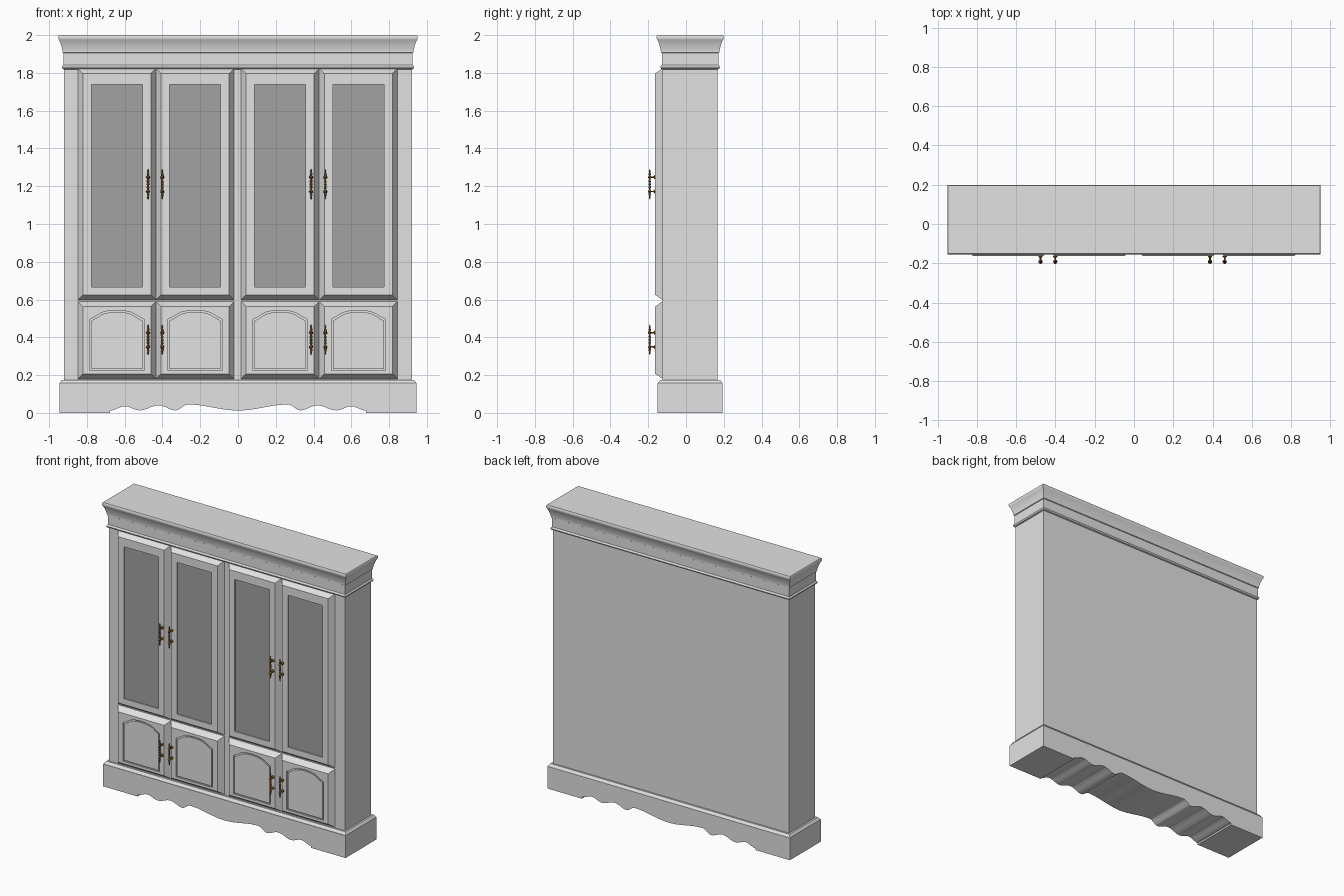
import bpy, bmesh, math
from mathutils import Matrix

cube = bpy.data.objects.get("Cube")
if cube:
    bpy.data.objects.remove(cube, do_unlink=True)


def material(name, rgb):
    m = bpy.data.materials.new(name)
    m.use_nodes = True
    m.diffuse_color = (*rgb, 1)
    m.node_tree.nodes["Principled BSDF"].inputs["Base Color"].default_value = (*rgb, 1)
    return m


WOOD = material("pale grey paint", (0.76, 0.76, 0.76))
GLASS = material("dark grey glass", (0.36, 0.36, 0.36))
BRASS = material("aged brass", (0.22, 0.11, 0.02))

HALF_X, FRONT, BACK = 0.92, -0.124, 0.168
DOOR_Y = -0.163


def finish(bm, name, mat, smooth=False):
    bmesh.ops.recalc_face_normals(bm, faces=bm.faces)
    me = bpy.data.meshes.new(name)
    bm.to_mesh(me)
    bm.free()
    me.materials.append(mat)
    ob = bpy.data.objects.new(name, me)
    bpy.context.collection.objects.link(ob)
    if smooth:
        bpy.ops.object.select_all(action="DESELECT")
        ob.select_set(True)
        bpy.context.view_layer.objects.active = ob
        bpy.ops.object.shade_smooth_by_angle(angle=math.radians(35))
    return ob


def loop(bm, coords):
    return [bm.verts.new(c) for c in coords]


def skin(bm, a, b):
    n = len(a)
    for i in range(n):
        bm.faces.new((a[i], a[(i + 1) % n], b[(i + 1) % n], b[i]))


def moulding(name, profile, smooth=False):
    """Stack rectangles grown outward from the carcass by (offset, height)."""
    bm = bmesh.new()
    rings = []
    for o, z in profile:
        x, f, b = HALF_X + o, FRONT - o, BACK + o
        rings.append(loop(bm, [(-x, f, z), (x, f, z), (x, b, z), (-x, b, z)]))
    for a, b in zip(rings, rings[1:]):
        skin(bm, a, b)
    bm.faces.new(rings[0])
    bm.faces.new(rings[-1])
    return finish(bm, name, WOOD, smooth)


def prism(name, outline, y0, y1, mat):
    """Extrude an x-z outline from y0 to y1."""
    bm = bmesh.new()
    a = loop(bm, [(x, y0, z) for x, z in outline])
    b = loop(bm, [(x, y1, z) for x, z in outline])
    skin(bm, a, b)
    bm.faces.new(a)
    bm.faces.new(b)
    return finish(bm, name, mat)


def rect(x, z0, z1, w):
    return [(x - w, z0), (x + w, z0), (x + w, z1), (x - w, z1)]


def arch(x, z0, z1, w):
    """Panel outline with a cathedral top."""
    half = [(1, -0.047), (0.82, -0.034), (0.64, -0.018), (0.48, -0.008), (0.25, -0.002)]
    right = [(x + w * u, z1 + d) for u, d in half]
    left = [(x - w * u, z1 + d) for u, d in reversed(half)]
    return [(x - w, z0), (x + w, z0)] + right + [(x, z1)] + left


def door(name, x, z0, z1, opening, depth):
    """Chamfered door with a recess of the given outline."""
    w, c = 0.207, 0.027
    bm = bmesh.new()
    back = loop(bm, [(u, FRONT, v) for u, v in rect(x, z0, z1, w)])
    face = loop(bm, [(u, DOOR_Y, v) for u, v in rect(x, z0 + c, z1 - c, w - c)])
    rim = loop(bm, [(u, DOOR_Y, v) for u, v in opening])
    floor = loop(bm, [(u, DOOR_Y + depth, v) for u, v in opening])
    skin(bm, back, face)
    skin(bm, rim, floor)
    bm.faces.new(floor)
    edges = [bm.edges.get((r[i - 1], r[i])) for r in (face, rim) for i in range(len(r))]
    bmesh.ops.triangle_fill(bm, use_beauty=True, edges=edges, normal=(0, -1, 0))
    return finish(bm, name, WOOD)


def lathe(bm, profile, matrix, sides=10):
    """Turn (radius, height) points about the local z axis."""
    rings = [loop(bm, [matrix @ Matrix.Rotation(math.tau * k / sides, 4, "Z")
                       @ Matrix.Translation((r, 0, h)).translation
                       for k in range(sides)]) for r, h in profile]
    for a, b in zip(rings, rings[1:]):
        skin(bm, a, b)
    bm.faces.new(rings[0])
    bm.faces.new(rings[-1])


# Carcass, crown and plinth ledge
moulding("carcass", [(0, 0.15), (0, 1.83)])
moulding("crown", [(0, 1.818), (0.008, 1.822), (0.012, 1.831), (0.008, 1.839),
                   (0.004, 1.842), (0.004, 1.905), (0.009, 1.908), (0.009, 1.916),
                   (0.012, 1.93), (0.017, 1.95), (0.024, 1.968), (0.029, 1.977),
                   (0.031, 1.982), (0.031, 1.994), (0.027, 2.0)], smooth=True)
moulding("plinth_ledge", [(0.025, 0.157), (0.012, 0.175)])

# Plinth with a scalloped lower edge
knots = [(0, 0.012), (0.265, 0.045), (0.33, 0.013), (0.42, 0.04),
         (0.52, 0.013), (0.6, 0.035), (0.677, 0.012)]
edge = []
for (xa, za), (xb, zb) in zip(knots, knots[1:]):
    for k in range(5):
        t = k / 5
        edge.append((xa + (xb - xa) * t, za + (zb - za) * (1 - math.cos(math.pi * t)) / 2))
edge += [knots[-1], (0.677, 0)]
px = HALF_X + 0.025
outline = ([(-px, 0.157), (-px, 0)] + [(-x, z) for x, z in reversed(edge[1:])]
           + edge + [(px, 0), (px, 0.157)])
prism("plinth", outline, FRONT - 0.028, BACK + 0.025, WOOD)

# Doors, glass and raised panels
for side, pair in (("right", -0.434), ("left", 0.43)):
    for place, s in (("right", -1), ("left", 1)):
        x = pair + s * 0.207
        tag = f"{side}_pair_{place}"
        pane = rect(x, 0.667, 1.738, 0.135)
        door(f"upper_door_{tag}", x, 0.598, 1.824, pane, 0.012)
        prism(f"glass_{tag}", pane, DOOR_Y + 0.008, DOOR_Y + 0.013, GLASS)
        door(f"lower_door_{tag}", x, 0.18, 0.59, arch(x, 0.225, 0.543, 0.143), 0.008)
        prism(f"raised_panel_{tag}", arch(x, 0.233, 0.535, 0.135),
              DOOR_Y, DOOR_Y + 0.009, WOOD)

# Handle: turned bar on two posts with rosettes
half_bar = [(0.004, 0.008), (0.0075, 0.016), (0.004, 0.024), (0.005, 0.03), (0.011, 0.038),
            (0.005, 0.046), (0.0065, 0.055), (0.003, 0.064), (0.005, 0.07), (0.001, 0.08)]
bar = [(r, -h) for r, h in reversed(half_bar)] + [(0.0075, 0)] + half_bar
post = [(0.011, 0), (0.011, 0.004), (0.004, 0.009), (0.004, 0.03)]
bm = bmesh.new()
lathe(bm, bar, Matrix.Translation((0, -0.029, 0)))
for h in (-0.038, 0.038):
    lathe(bm, post, Matrix.Translation((0, 0, h)) @ Matrix.Rotation(math.pi / 2, 4, "X"))
handle = finish(bm, "handle", BRASS, smooth=True)
mesh = handle.data
bpy.data.objects.remove(handle)
for x in (-0.476, -0.401, 0.387, 0.462):
    for level, z in (("upper", 1.21), ("lower", 0.387)):
        ob = bpy.data.objects.new(f"{level}_handle", mesh)
        ob.location = (x, DOOR_Y, z)
        bpy.context.collection.objects.link(ob)
